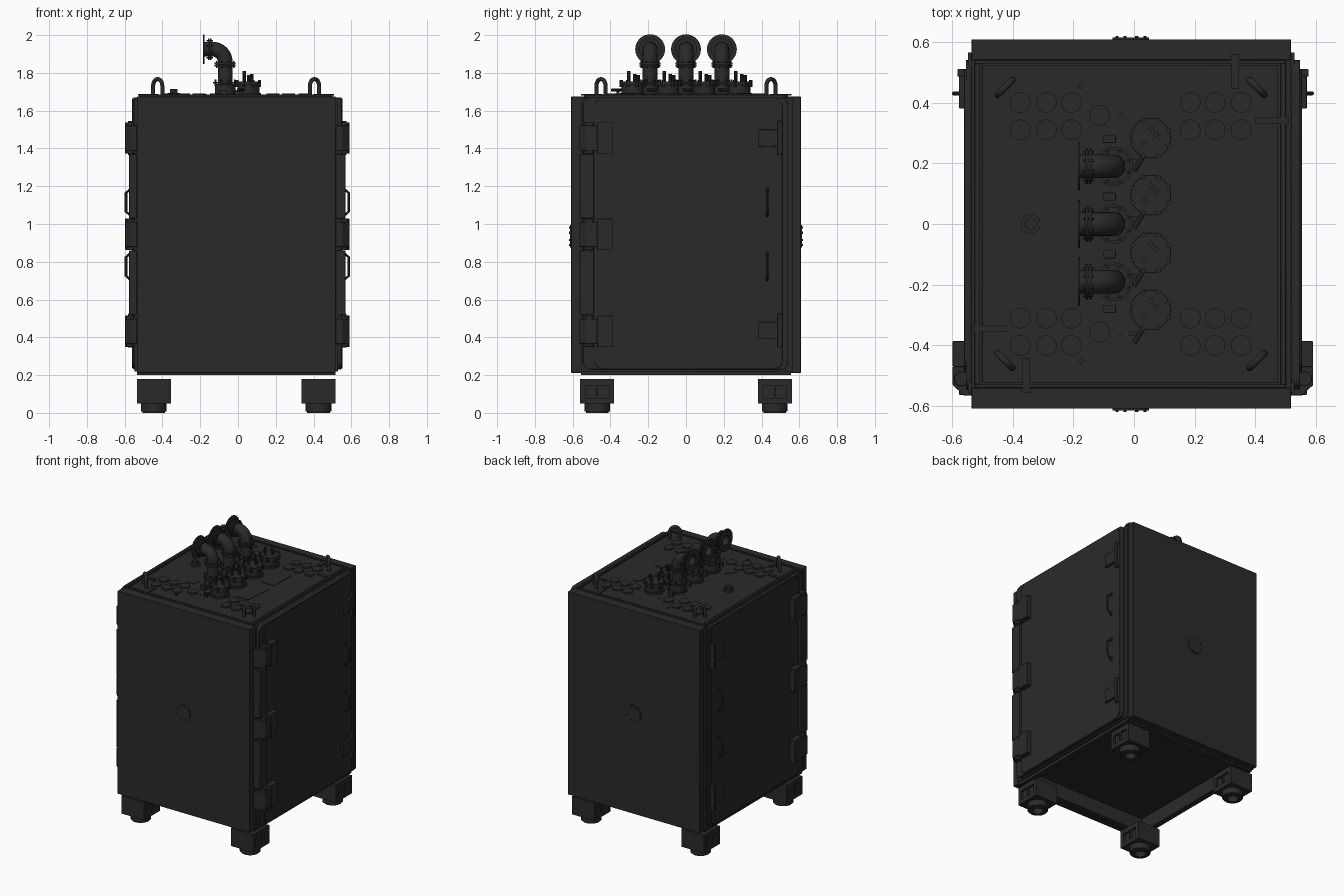
import bpy, bmesh
from math import pi, cos, sin, radians
from mathutils import Vector, Matrix

old = bpy.data.objects.get("Cube")
if old:
    bpy.data.objects.remove(old, do_unlink=True)

mat = bpy.data.materials.new("charcoal_paint")
mat.use_nodes = True
colour = (0.023, 0.023, 0.023, 1)
mat.diffuse_color = colour
bsdf = mat.node_tree.nodes["Principled BSDF"]
bsdf.inputs["Base Color"].default_value = colour
bsdf.inputs["Roughness"].default_value = 0.6

AXES = {"x": Matrix.Rotation(pi / 2, 4, "Y"), "y": Matrix.Rotation(pi / 2, 4, "X"), "z": Matrix()}


class Part:
    """Collects primitives in one mesh, then makes one object."""

    def __init__(self, name):
        self.name, self.bm = name, bmesh.new()

    def box(self, x, y, z):
        c = Vector([(a + b) / 2 for a, b in (x, y, z)])
        s = [abs(b - a) for a, b in (x, y, z)]
        bmesh.ops.create_cube(self.bm, size=1, matrix=Matrix.Translation(c) @ Matrix.Diagonal((*s, 1)))
        return self

    def cyl(self, c, r, h, axis="z", seg=24, r2=None):
        """Cylinder or cone centred on c."""
        bmesh.ops.create_cone(self.bm, cap_ends=True, segments=seg, radius1=r, radius2=r if r2 is None else r2,
                              depth=h, matrix=Matrix.Translation(c) @ AXES[axis])
        return self

    def ring(self, c, r, hole, h, axis="z", seg=32):
        """Flat ring centred on c."""
        loops = [[self.bm.verts.new(Vector(c) + AXES[axis] @ Vector((q * cos(2 * pi * k / seg),
                                                                   q * sin(2 * pi * k / seg), w)))
                  for k in range(seg)] for q, w in ((r, -h / 2), (r, h / 2), (hole, h / 2), (hole, -h / 2))]
        self.bridge(loops + loops[:1])
        return self

    def bridge(self, loops):
        for a, b in zip(loops, loops[1:]):
            for k in range(len(a)):
                m = (k + 1) % len(a)
                self.bm.faces.new((a[k], a[m], b[m], b[k]))

    def bolts(self, c, ring, n, r, h, axis="z"):
        for i in range(n):
            a = 2 * pi * (i + 0.5) / n
            off = AXES[axis] @ Vector((ring * cos(a), ring * sin(a), 0))
            self.cyl(Vector(c) + off, r, h, axis, 6)
        return self

    def prism(self, pts, lo, hi, place=lambda u, v, w: (u, v, w)):
        """Extrudes an outline from lo to hi; place maps it into space."""
        ends = [[self.bm.verts.new(place(u, v, w)) for u, v in pts] for w in (lo, hi)]
        self.bridge(ends)
        for end in ends:
            self.bm.faces.new(end)
        return self

    def sweep(self, path, r, normal, seg=12):
        """Round tube along a planar path."""
        path, n = [Vector(p) for p in path], Vector(normal).normalized()
        rings = []
        for i, p in enumerate(path):
            t = (path[min(i + 1, len(path) - 1)] - path[max(i - 1, 0)]).normalized()
            b = t.cross(n)
            rings.append([self.bm.verts.new(p + r * (cos(2 * pi * k / seg) * n + sin(2 * pi * k / seg) * b))
                          for k in range(seg)])
        self.bridge(rings)
        self.bm.faces.new(rings[0])
        self.bm.faces.new(rings[-1])
        return self

    def done(self, bevel=0, smooth=True):
        bmesh.ops.recalc_face_normals(self.bm, faces=self.bm.faces)
        me = bpy.data.meshes.new(self.name)
        self.bm.to_mesh(me)
        self.bm.free()
        me.materials.append(mat)
        ob = bpy.data.objects.new(self.name, me)
        bpy.context.collection.objects.link(ob)
        if bevel:
            mod = ob.modifiers.new("edge", "BEVEL")
            mod.width, mod.segments, mod.limit_method = bevel, 2, "ANGLE"
        if smooth:
            bpy.ops.object.select_all(action="DESELECT")
            ob.select_set(True)
            bpy.context.view_layer.objects.active = ob
            bpy.ops.object.shade_smooth_by_angle(angle=radians(35))


def rounded(u, v, r, n=5):
    """Outline of a rectangle with rounded corners."""
    corners = ((u[1] - r, v[1] - r), (u[0] + r, v[1] - r), (u[0] + r, v[0] + r), (u[1] - r, v[0] + r))
    return [(cx + r * cos(pi / 2 * (q + k / n)), cy + r * sin(pi / 2 * (q + k / n)))
            for q, (cx, cy) in enumerate(corners) for k in range(n + 1)]


TOP = 1.68          # roof surface
L, R = -0.535, 0.517

# Cabinet with an open pan underneath
cab = Part("cabinet").box((L, R), (-0.545, 0.545), (0.3, 1.67))
for s in (-1, 1):
    cab.box((L, R), (s * 0.555, s * 0.51), (0.2, 0.3))
for x in ((L, L + 0.04), (R - 0.04, R)):
    cab.box(x, (-0.51, 0.51), (0.2, 0.3))
cab.done(smooth=False)

# Front and back panels with round bolted covers
for name, s in (("front", -1), ("back", 1)):
    Part(name + "_panel").box((L, R), (s * 0.54, s * 0.608), (0.212, 1.674)).done(0.002)
    cover = Part(name + "_cover").cyl((-0.01, s * 0.609, 0.935), 0.06, 0.01, "y", 32)
    cover.bolts((-0.01, s * 0.612, 0.935), 0.05, 8, 0.006, 0.014, "y").done()

# Roof plate with raised lip
roof = Part("roof").box((-0.5, 0.475), (-0.524, 0.524), (1.66, TOP))
for s in (-1, 1):
    roof.box((-0.525, 0.5), (s * 0.528, s * 0.54), (1.66, 1.685))
for x in ((-0.525, -0.508), (0.483, 0.5)):
    roof.box(x, (-0.528, 0.528), (1.66, 1.685))
roof.done(0.002)

# Side doors with hinges, latches and handles
for side, s, base, face in (("left", 1, R, 0.553), ("right", -1, L, -0.56)):
    to_side = lambda u, v, w: (w, u, v)
    door = Part(side + "_door").prism(rounded((-0.545, 0.54), (0.23, 1.67), 0.04), base, face - s * 0.006, to_side)
    door.prism(rounded((-0.485, 0.51), (0.235, 1.665), 0.04), face - s * 0.01, face, to_side).done(0.002)
    Part(side + "_gasket").box((base - s * 0.01, base + s * 0.012), (-0.555, 0.565), (0.22, 1.665)).done()
    column = Part(side + "_hinge_columns")
    for z in ((0.52, 0.86), (1.03, 1.37)):
        column.box((base, face + s * 0.016), (-0.563, -0.487), z)
    column.done(0.003)
    hinges, latches = Part(side + "_hinges"), Part(side + "_latches")
    out = face + s * 0.037
    for z in (0.432, 0.945, 1.455):
        hinges.prism([(base, -0.565), (face, -0.565), (out, -0.53), (out, -0.47), (base, -0.47)],
                     z - 0.066, z + 0.066)
        hinges.prism([(base, -0.47), (out, -0.47), (out, -0.386), (base, -0.386)], z - 0.083, z + 0.083)
        for dz in (-0.072, 0.072):
            hinges.cyl((face + s * 0.008, -0.51, z + dz), 0.024, 0.022, "z", 16)
    hinges.done(0.002)
    for z in (0.435, 1.455):
        latches.box((face - s * 0.01, face + s * 0.016), (0.38, 0.488), (z - 0.045, z + 0.045))
        latches.box((base, face + s * 0.022), (0.485, 0.51), (z - 0.09, z + 0.09))
    latches.done(0.003)
    handles = Part(side + "_handles")
    for z in (0.775, 1.115):
        handles.sweep([(face + s * dx, 0.43, z + dz) for dx, dz in
                       ((-0.005, -0.072), (0.006, -0.072), (0.033, -0.05), (0.033, 0.05), (0.006, 0.072),
                        (-0.005, 0.072))], 0.007, (0, 1, 0), 8)
        for dz in (-0.072, 0.072):
            handles.box((face, face + s * 0.006), (0.42, 0.44), (z + dz - 0.01, z + dz + 0.01))
    handles.done()

# Feet: pocketed blocks on hollow round pads
for i, x in enumerate((-0.446, 0.426)):
    for j, y in enumerate((-0.47, 0.47)):
        name = ("right", "left")[i] + ("_front", "_back")[j]
        foot = Part(name + "_foot")
        foot.box((x - 0.09, x + 0.09), (y - 0.09, y + 0.09), (0.145, 0.18))
        foot.box((x - 0.09, x + 0.09), (y - 0.09, y + 0.09), (0.05, 0.08))
        foot.box((x - 0.075, x + 0.075), (y - 0.065, y + 0.065), (0.08, 0.145))
        for s in (-1, 1):
            foot.box((x - 0.09, x + 0.09), (y + s * 0.09, y + s * 0.062), (0.08, 0.145))
        foot.box((x - 0.09, x + 0.09), (y - 0.005, y + 0.005), (0.08, 0.145)).done(smooth=False)
        Part(name + "_pad").ring((x, y, 0.03), 0.068, 0.036, 0.044).ring((x, y, 0.006), 0.06, 0.036, 0.012).done()

# Lifting eyes, turned across the corners
for i, x in enumerate((-0.425, 0.405)):
    for j, y in enumerate((-0.45, 0.45)):
        d = Vector((1, -1 if i == j else 1, 0)).normalized()
        c = Vector((x, y, 1.733))
        arch = [c + d * 0.034 * cos(a * pi / 12) + Vector((0, 0, 0.034 * sin(a * pi / 12))) for a in range(13)]
        drop = Vector((0, 0, -0.058))
        Part("lifting_eye").sweep([arch[0] + drop] + arch + [arch[-1] + drop], 0.011, d.cross((0, 0, 1))).done()

# Round blanking caps
caps = Part("blanking_caps")
for y in (-0.4, -0.31, 0.31, 0.4):
    for x in (-0.375, -0.289, -0.206, 0.185, 0.267, 0.353):
        caps.cyl((x, y, 1.683), 0.034, 0.014)
for y in (-0.355, 0.357):
    caps.cyl((-0.113, y, 1.683), 0.034, 0.014)
    caps.cyl((-0.175, y * 1.27, 1.682), 0.009, 0.01, seg=12)
    caps.cyl((-0.045, y * 1.03, 1.682), 0.005, 0.01, seg=8)
caps.done()

# Cable gland
gland = Part("cable_gland").cyl((-0.34, 0, 1.686), 0.033, 0.016, seg=12)
gland.cyl((-0.34, 0, 1.7), 0.022, 0.03, seg=6).cyl((-0.34, 0, 1.708), 0.013, 0.016).done()

# Flanged elbow pipes, open at the end
for y in (-0.19, 0, 0.19):
    x, zc, bend = -0.068, 1.925, 0.065
    path = [(x, y, 1.67), (x, y, 1.76)]
    path += [(x - bend + bend * cos(a * pi / 20), y, zc - bend + bend * sin(a * pi / 20)) for a in range(11)]
    pipe = Part("elbow_pipe").sweep(path + [(-0.145, y, zc)], 0.039, (0, 1, 0), 24)
    pipe.cyl((x, y, 1.71), 0.055, 0.06).cyl((x, y, 1.684), 0.063, 0.014)
    for z, r in ((1.748, 0.064), (1.838, 0.056), (1.85, 0.056)):
        pipe.cyl((x, y, z), r, 0.009)
    pipe.bolts((x, y, 1.748), 0.055, 8, 0.006, 0.034).bolts((x, y, 1.844), 0.049, 8, 0.005, 0.036)
    pipe.ring((-0.144, y, zc), 0.058, 0.034, 0.008, "x").ring((-0.155, y, zc), 0.058, 0.034, 0.008, "x")
    pipe.bolts((-0.15, y, zc), 0.049, 8, 0.005, 0.034, "x")
    pipe.ring((-0.163, y, zc), 0.039, 0.034, 0.036, "x").ring((-0.181, y, zc), 0.079, 0.034, 0.007, "x").done()

# Bolted feed-through turrets
for y in (-0.283, -0.095, 0.095, 0.283):
    x = 0.055
    tur = Part("turret").cyl((x, y, 1.708), 0.058, 0.07).cyl((x, y, 1.686), 0.067, 0.014)
    tur.cyl((x, y, 1.746), 0.066, 0.016).bolts((x, y, 1.744), 0.064, 8, 0.009, 0.036)
    for dx, dy, h in ((-0.022, -0.02, 0.06), (0.018, 0.012, 0.045), (0, 0.03, 0.04)):
        tur.cyl((x + dx, y + dy, 1.75 + h / 2), 0.009, h, seg=10)
    tur.box((x - 0.07, x - 0.045), (y - 0.085, y - 0.07), (1.67, 1.71))
    tur.sweep([(x - 0.025, y - 0.06, 1.71), (x - 0.055, y - 0.11, 1.71)], 0.008, (0, 0, 1), 8).done()

# Small connector blocks beside the pipes
blocks = Part("connector_blocks")
for y in (-0.28, -0.1, 0.09, 0.28):
    blocks.box((-0.1, -0.06), (y - 0.013, y + 0.013), (1.675, 1.71))
blocks.done(0.003)

# Thin cover plates and earthing straps
plates = Part("cover_plates")
plates.prism([(0.15, 0.14), (0.243, 0.245), (0.27, 0.22), (0.27, 0.027), (0.17, 0.027), (0.15, 0.05)], TOP, 1.684)
plates.prism([(0.145, -0.027), (0.27, -0.033), (0.253, -0.247), (0.17, -0.247), (0.145, -0.22)], TOP, 1.684)
plates.prism([(-0.23, -0.247), (-0.175, -0.247), (-0.175, -0.195)], TOP, 1.684)
plates.done(smooth=False)
straps = Part("straps")
for x, y in (((0.32, 0.345), (0.445, 0.558)), ((0.4, 0.508), (0.33, 0.352)),
             ((-0.53, -0.42), (-0.355, -0.332)), ((-0.367, -0.343), (-0.556, -0.442))):
    straps.box(x, y, (1.679, 1.688))
straps.done(smooth=False)
